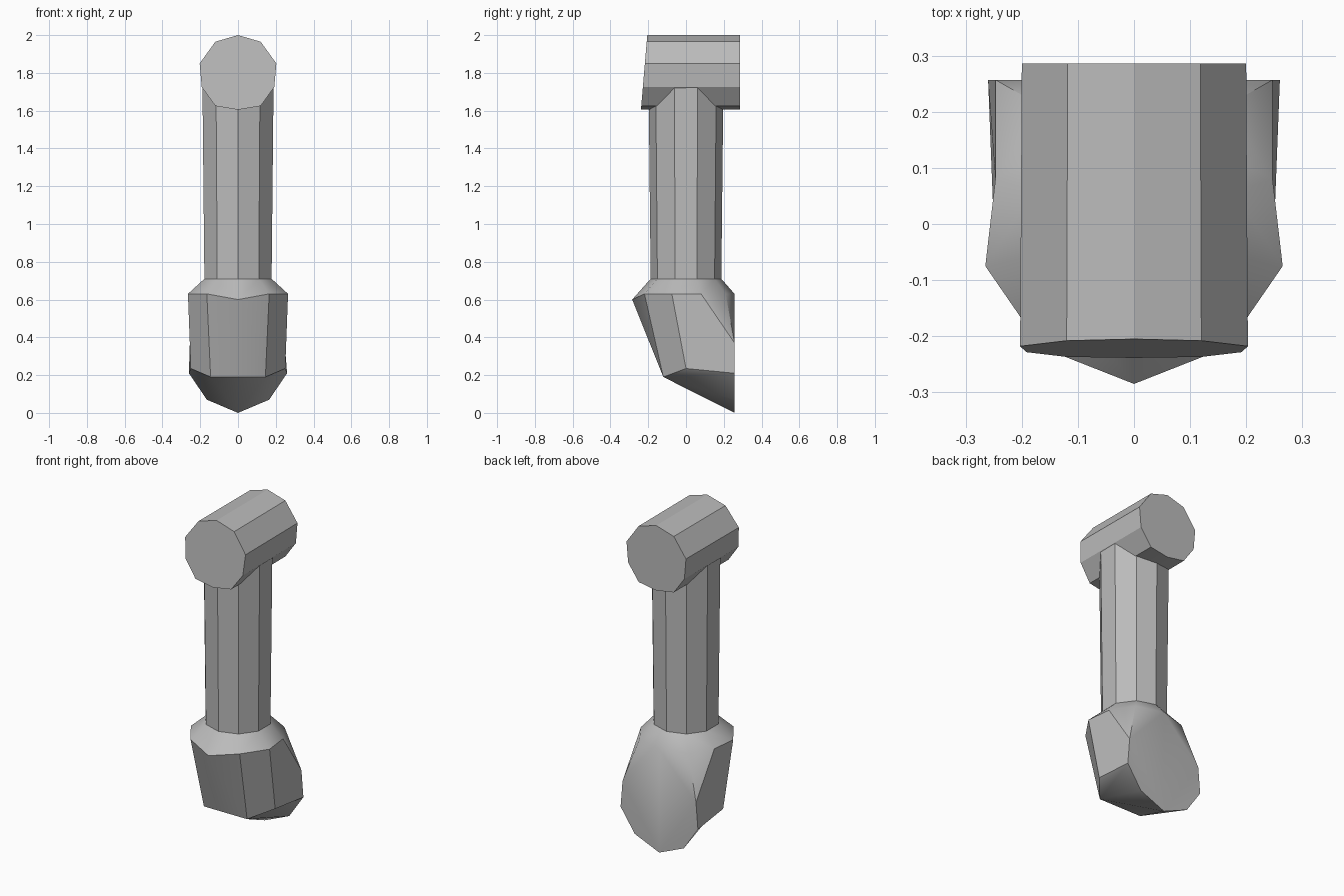
import bpy, bmesh
from math import sin, cos, pi

cube = bpy.data.objects.get("Cube")
if cube:
    bpy.data.objects.remove(cube)

grey = bpy.data.materials.new("plain_grey")
grey.use_nodes = True
grey.diffuse_color = (0.5, 0.5, 0.5, 1)
grey.node_tree.nodes["Principled BSDF"].inputs["Base Color"].default_value = (0.5, 0.5, 0.5, 1)


def finish(name, bm):
    """Turn a bmesh into a shaded object."""
    bmesh.ops.recalc_face_normals(bm, faces=bm.faces)
    mesh = bpy.data.meshes.new(name)
    bm.to_mesh(mesh)
    bm.free()
    mesh.materials.append(grey)
    obj = bpy.data.objects.new(name, mesh)
    bpy.context.collection.objects.link(obj)
    bpy.ops.object.select_all(action='DESELECT')
    obj.select_set(True)
    bpy.context.view_layer.objects.active = obj
    bpy.ops.object.shade_smooth_by_angle(angle=pi / 6)
    return obj


def loft(name, rings):
    """Capped skin through rings of equal point count."""
    bm = bmesh.new()
    loops = [[bm.verts.new(p) for p in ring] for ring in rings]
    for a, b in zip(loops, loops[1:]):
        for i in range(len(a)):
            j = (i + 1) % len(a)
            bm.faces.new((a[i], a[j], b[j], b[i]))
    bm.faces.new(loops[0])
    bm.faces.new(loops[-1])
    return finish(name, bm)


def ring(radius, z, count=10):
    """Horizontal ring with one corner pointing to the front."""
    return [(radius * sin(2 * pi * i / count), -radius * cos(2 * pi * i / count), z)
            for i in range(count)]


# Cross barrel with a slightly leaning front end
half = [(0, 2), (0.12, 1.965), (0.203, 1.85), (0.192, 1.725), (0.12, 1.625), (0, 1.605)]
outline = half + [(-x, z) for x, z in half[-2:0:-1]]
loft("cross_barrel", [
    [(x, -0.205 - 0.085 * (2 - z), z) for x, z in outline],
    [(x * 0.985, 0.286, z) for x, z in outline],
])

# Ten-sided shaft, widening a little upwards
loft("shaft", [ring(0.187, 0.71), ring(0.198, 1.74)])

# Foot block: one half by named corners, then mirrored
points = {
    "rim0": (0, -0.285, 0.6), "rim1": (0.165, -0.22, 0.63), "rim2": (0.265, -0.075, 0.63),
    "rim3": (0.247, 0.08, 0.63), "rim4": (0.165, 0.21, 0.63), "rim5": (0, 0.257, 0.63),
    "toe": (0, -0.12, 0.19), "toe_side": (0.145, -0.12, 0.19), "side": (0.25, 0, 0.235),
    "heel": (0, 0.257, 0), "heel1": (0.165, 0.257, 0.07),
    "heel2": (0.26, 0.257, 0.21), "heel3": (0.247, 0.257, 0.37),
}
for i, p in enumerate(ring(0.187, 0.71)[:6]):
    points[f"neck{i}"] = p
faces = [f"rim{i} rim{i + 1} neck{i + 1} neck{i}" for i in range(5)] + [
    "rim0 rim1 toe_side toe",
    "rim1 rim2 side toe_side",
    "rim2 rim3 heel3 heel2 side",
    "rim3 rim4 heel3",
    "rim4 rim5 heel3",
    "rim5 heel heel1 heel2 heel3",
    "toe_side side heel2 heel1",
    "toe_side heel1 heel",
    "toe toe_side heel",
]
bm = bmesh.new()
corner = {name: bm.verts.new(p) for name, p in points.items()}
for face in faces:
    bm.faces.new([corner[n] for n in face.split()])
bmesh.ops.mirror(bm, geom=bm.verts[:] + bm.edges[:] + bm.faces[:], axis='X', merge_dist=0.001)
bmesh.ops.remove_doubles(bm, verts=bm.verts, dist=0.001)
finish("foot_block", bm)
